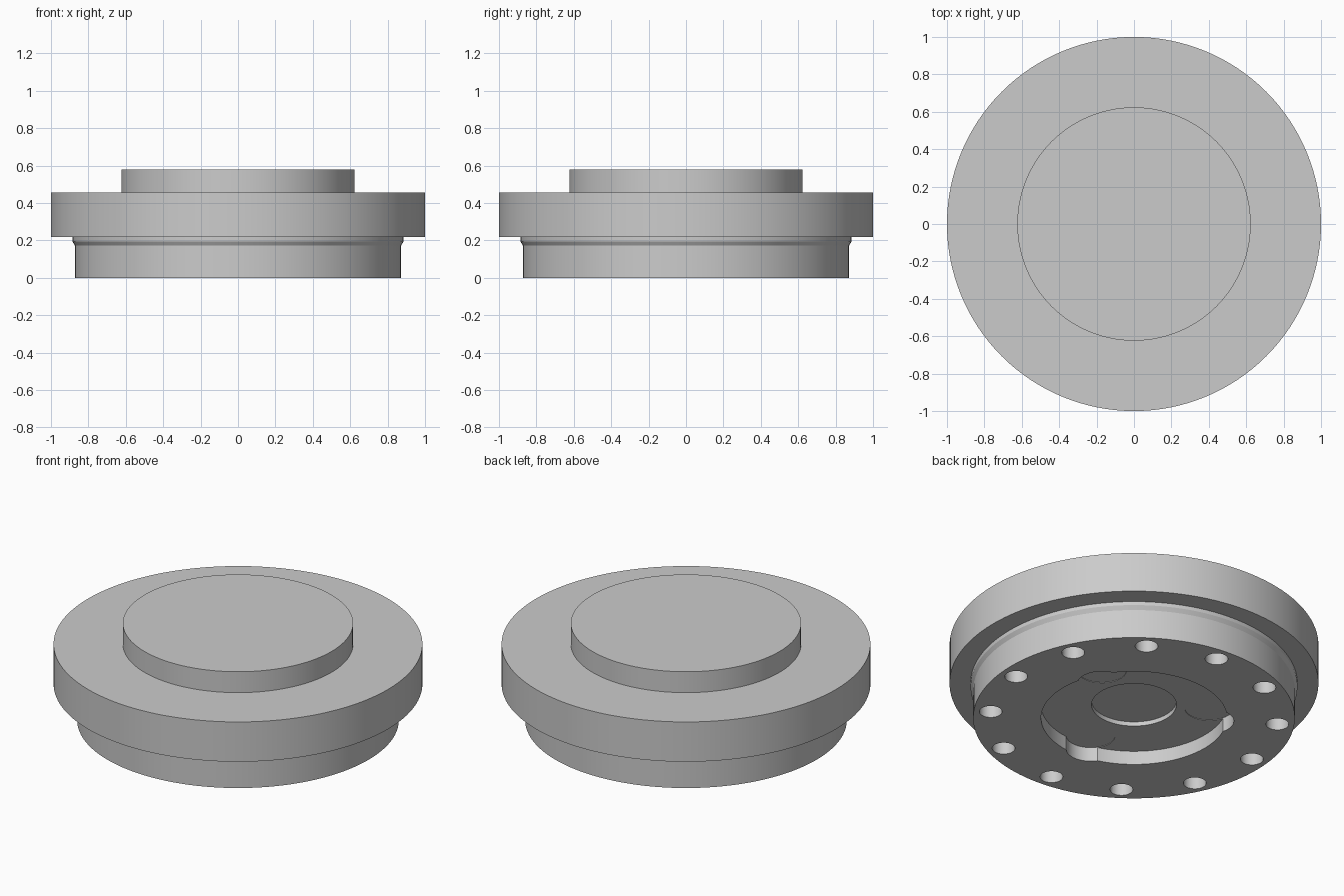
import bpy, bmesh
from math import sin, cos, radians, tau
from mathutils import Matrix, Vector

cube = bpy.data.objects.get("Cube")
if cube:
    bpy.data.objects.remove(cube, do_unlink=True)

grey = bpy.data.materials.new("light grey")
grey.use_nodes = True
colour = (0.6, 0.6, 0.6, 1)
grey.diffuse_color = colour
grey.node_tree.nodes["Principled BSDF"].inputs["Base Color"].default_value = colour


def make_object(name, bm):
    bmesh.ops.recalc_face_normals(bm, faces=bm.faces)
    mesh = bpy.data.meshes.new(name)
    bm.to_mesh(mesh)
    bm.free()
    mesh.materials.append(grey)
    ob = bpy.data.objects.new(name, mesh)
    bpy.context.collection.objects.link(ob)
    return ob


def lathe(name, profile, segments):
    """Turn a (radius, height) profile into a solid with flat ends."""
    bm = bmesh.new()
    rings = [[bm.verts.new((r * cos(tau * i / segments), r * sin(tau * i / segments), z))
              for i in range(segments)] for r, z in profile]
    for low, high in zip(rings, rings[1:]):
        for i in range(segments):
            j = (i + 1) % segments
            bm.faces.new((low[i], low[j], high[j], high[i]))
    bm.faces.new(rings[0])
    bm.faces.new(rings[-1])
    return make_object(name, bm)


def cut(target, radius, top, places, segments):
    """Cut round pockets up from below, one at each place."""
    bm = bmesh.new()
    depth = top + 0.1
    for x, y in places:
        bmesh.ops.create_cone(bm, cap_ends=True, segments=segments, radius1=radius,
                              radius2=radius, depth=depth,
                              matrix=Matrix.Translation((x, y, top - depth / 2)))
    cutter = make_object("pocket_cutter", bm)
    cutter.hide_render = True
    mod = target.modifiers.new("pocket", 'BOOLEAN')
    mod.operation = 'DIFFERENCE'
    mod.solver = 'EXACT'
    mod.object = cutter
    bpy.context.view_layer.objects.active = target
    bpy.ops.object.modifier_apply(modifier=mod.name)
    bpy.data.objects.remove(cutter, do_unlink=True)


def circle(radius, count):
    return [(radius * cos(radians(25) + tau * k / count),
             radius * sin(radians(25) + tau * k / count)) for k in range(count)]


# Stepped body: base, small flared collar, wide flange and raised top
body = lathe("flanged_body", [(0.872, 0), (0.872, 0.172), (0.886, 0.195), (0.886, 0.217),
                              (1, 0.217), (1, 0.455), (0.624, 0.455), (0.624, 0.58)], 128)

# Underside: round recess, centre bore, three lobes and a ring of bolt holes
cut(body, 0.504, 0.082, [(0, 0)], 96)
cut(body, 0.23, 0.108, [(0, 0)], 64)
cut(body, 0.133, 0.085, circle(0.41, 3), 48)
cut(body, 0.062, 0.2, circle(0.78, 12), 32)

# Smooth round walls, crisp rims
bpy.ops.object.select_all(action='DESELECT')
body.select_set(True)
bpy.context.view_layer.objects.active = body
bpy.ops.object.shade_smooth_by_angle(angle=radians(30))
